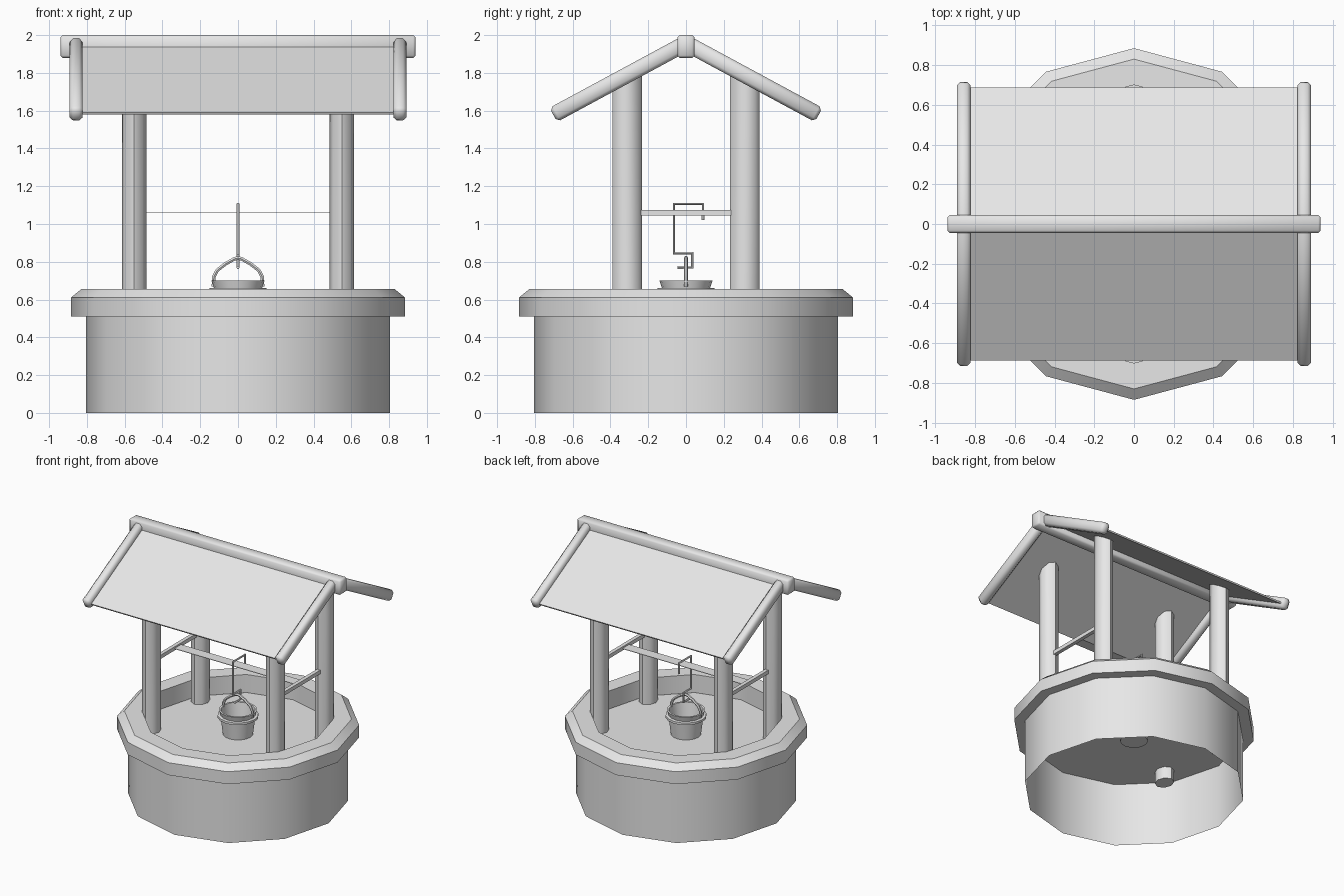
import bpy, bmesh, math
from mathutils import Matrix, Vector

cube = bpy.data.objects.get("Cube")
if cube:
    bpy.data.objects.remove(cube, do_unlink=True)

grey = bpy.data.materials.new("light_grey")
grey.use_nodes = True
grey.diffuse_color = (0.8, 0.8, 0.8, 1)
grey.node_tree.nodes["Principled BSDF"].inputs["Base Color"].default_value = (0.8, 0.8, 0.8, 1)

SLOPE = 0.54          # roof fall per unit of depth
ROOF_TOP = 1.96       # roof height on the centre line
PITCH = math.atan(SLOPE)


def add_mesh(name, mesh, angle=40):
    mesh.name = name
    mesh.materials.clear()
    mesh.materials.append(grey)
    mesh.shade_smooth()
    mesh.set_sharp_from_angle(angle=math.radians(angle))
    obj = bpy.data.objects.new(name, mesh)
    bpy.context.collection.objects.link(obj)
    return obj


def finish(name, bm, angle=40):
    mesh = bpy.data.meshes.new(name)
    bm.to_mesh(mesh)
    bm.free()
    return add_mesh(name, mesh, angle)


def box(name, size, centre, tilt=0, bevel=0):
    bm = bmesh.new()
    bmesh.ops.create_cube(bm, size=1)
    bmesh.ops.scale(bm, vec=size, verts=bm.verts)
    if bevel:
        bmesh.ops.bevel(bm, geom=bm.edges[:], offset=bevel, segments=1, affect='EDGES')
    bmesh.ops.transform(bm, matrix=Matrix.Translation(centre) @ Matrix.Rotation(tilt, 4, 'X'),
                        verts=bm.verts)
    return finish(name, bm, 60 if bevel else 40)


def lathe(name, profile, sides, closed=False):
    bm = bmesh.new()
    rings = []
    for r, z in profile:
        if r == 0:
            rings.append([bm.verts.new((0, 0, z))] * sides)
            continue
        turn = [math.tau * i / sides for i in range(sides)]
        rings.append([bm.verts.new((r * math.cos(a), r * math.sin(a), z)) for a in turn])
    pairs = list(zip(rings, rings[1:]))
    if closed:
        pairs.append((rings[-1], rings[0]))
    for low, high in pairs:
        for i in range(sides):
            j = (i + 1) % sides
            bm.faces.new(dict.fromkeys((low[i], low[j], high[j], high[i])))
    bmesh.ops.recalc_face_normals(bm, faces=bm.faces)
    return finish(name, bm)


def wire(name, points, radius):
    curve = bpy.data.curves.new(name, 'CURVE')
    curve.dimensions = '3D'
    curve.bevel_depth = radius
    curve.bevel_resolution = 1
    curve.use_fill_caps = True
    spline = curve.splines.new('POLY')
    spline.points.add(len(points) - 1)
    for p, co in zip(spline.points, points):
        p.co = (*co, 1)
    temp = bpy.data.objects.new(name + "_path", curve)
    bpy.context.collection.objects.link(temp)
    bpy.context.view_layer.update()
    graph = bpy.context.evaluated_depsgraph_get()
    mesh = bpy.data.meshes.new_from_object(temp.evaluated_get(graph))
    bpy.data.objects.remove(temp, do_unlink=True)
    return add_mesh(name, mesh, 50)


def post(name, x, y):
    bm = bmesh.new()
    bmesh.ops.create_cone(bm, cap_ends=True, segments=8, radius1=1, radius2=1, depth=1)
    for v in bm.verts:
        top = v.co.z > 0
        v.co.x = x + v.co.x * 0.065
        v.co.y = y + v.co.y * 0.078
        # top is cut to meet the roof
        v.co.z = ROOF_TOP - 0.01 - SLOPE * abs(v.co.y) if top else 0.41
    return finish(name, bm, 50)


# Round base: open wall, chamfered rim and the floor inside
lathe("well_wall", [(0.805, 0), (0.805, 0.51)], 12)
lathe("well_rim", [(0.70, 0.51), (0.885, 0.51), (0.885, 0.61), (0.83, 0.655), (0.70, 0.655)],
      12, closed=True)
lathe("water_surface", [(0, 0.505), (0.72, 0.505)], 12)

# Posts and the struts that join them
for sx, side in ((1, "left"), (-1, "right")):
    for sy, end in ((1, "back"), (-1, "front")):
        post(f"{end}_{side}_post", sx * 0.55, sy * 0.31)
    box(f"{side}_strut", (0.03, 0.5, 0.03), (sx * 0.55, 0, 1.06))
box("cross_strip", (1.1, 0.085, 0.004), (0, 0, 1.06))

# Roof panels, rake beams and ridge
box("ridge_beam", (1.88, 0.09, 0.12), (0, 0, 1.94), bevel=0.012)
for sy, end in ((1, "back"), (-1, "front")):
    box(f"{end}_roof_panel", (1.66, 0.685 / math.cos(PITCH), 0.012),
        (0, sy * 0.3425, ROOF_TOP - 0.006 - SLOPE * 0.3425), tilt=-sy * PITCH)
    for sx, side in ((1, "left"), (-1, "right")):
        box(f"{end}_{side}_rake_beam", (0.07, 0.79, 0.085),
            (sx * 0.857, sy * 0.355, 1.957 - SLOPE * 0.355), tilt=-sy * PITCH, bevel=0.018)

# Bucket with a band under its lip
lathe("bucket", [(0, 0.42), (0.10, 0.42), (0.128, 0.64), (0.15, 0.642), (0.15, 0.66),
                 (0.128, 0.662), (0.14, 0.70), (0.125, 0.70), (0.09, 0.44), (0, 0.44)], 16)

# Bucket handle, mirrored about the middle
half = [(0.13, 0.67), (0.128, 0.72), (0.11, 0.755), (0.065, 0.79), (0.02, 0.815)]
arch = [(-x, 0, z) for x, z in half] + [(0, 0, 0.82)] + [(x, 0, z) for x, z in reversed(half)]
wire("bucket_handle", arch, 0.011)

# Bent rod that hooks over the strip and under the handle
bends = [(0.09, 1.02), (0.09, 1.105), (-0.063, 1.105), (-0.063, 0.845),
         (0.033, 0.845), (0.033, 0.77), (-0.045, 0.77)]
wire("hanging_hook", [Vector((0, y, z)) for y, z in bends], 0.009)
